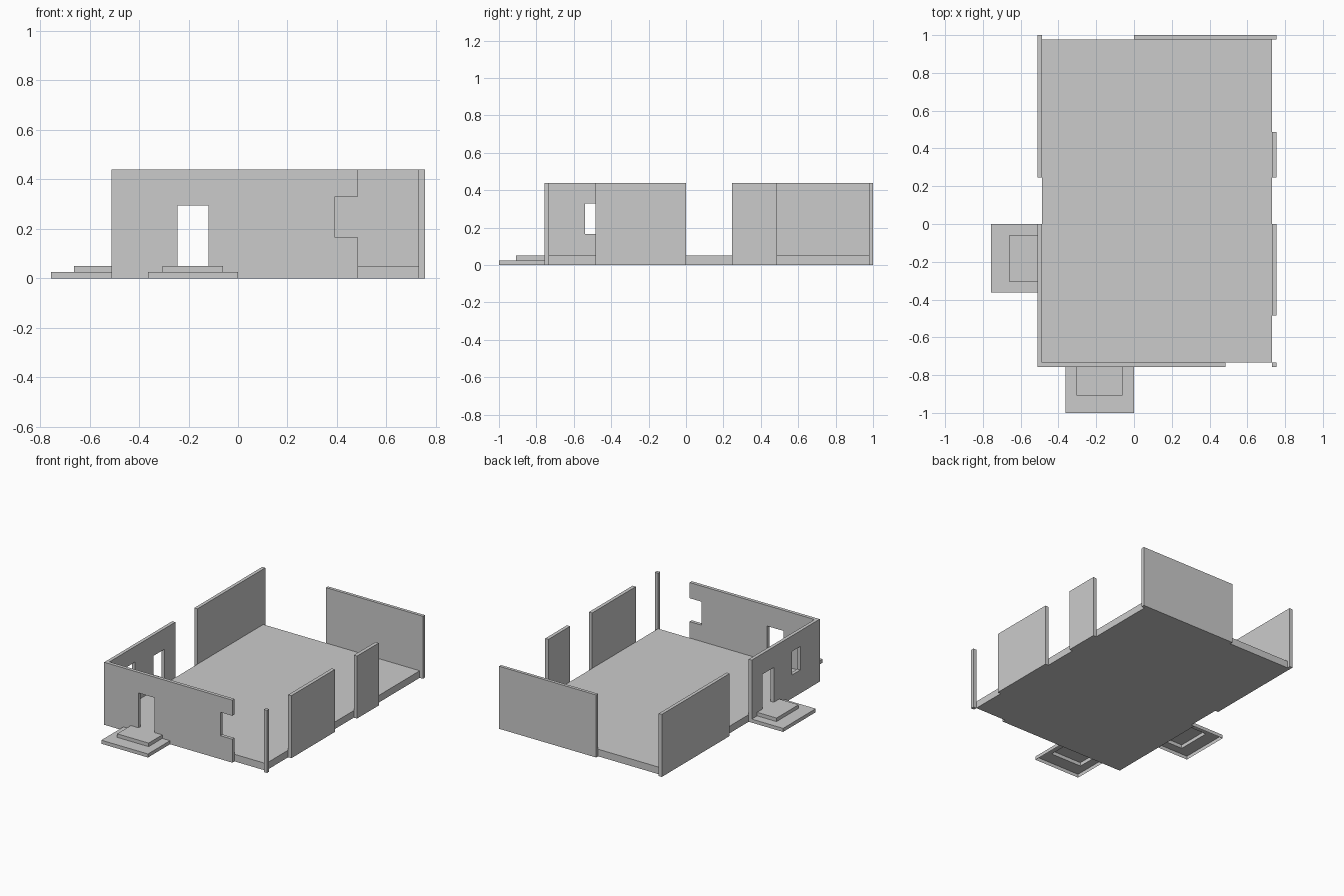
import bpy
import bmesh

if "Cube" in bpy.data.objects:
    bpy.data.objects.remove(bpy.data.objects["Cube"])

H = 0.44                      # wall height
FLOOR = 0.05                  # floor thickness
DOOR = (-0.245, -0.12, FLOOR, 0.295)
SILL, HEAD = 0.165, 0.33      # window bottom and top


def make_object(name, bm):
    bmesh.ops.recalc_face_normals(bm, faces=bm.faces)
    mesh = bpy.data.meshes.new(name)
    bm.to_mesh(mesh)
    bm.free()
    obj = bpy.data.objects.new(name, mesh)
    bpy.context.collection.objects.link(obj)
    return obj


def box(name, x0, x1, y0, y1, z0, z1):
    bm = bmesh.new()
    bmesh.ops.create_cube(bm, size=1)
    for v in bm.verts:
        v.co = ((x0 + x1) / 2 + v.co.x * (x1 - x0),
                (y0 + y1) / 2 + v.co.y * (y1 - y0),
                (z0 + z1) / 2 + v.co.z * (z1 - z0))
    return make_object(name, bm)


def cut(wall, *bounds):
    cutter = box(wall.name + "_opening", *bounds)
    cutter.hide_render = True
    mod = wall.modifiers.new("opening", 'BOOLEAN')
    mod.operation = 'DIFFERENCE'
    mod.solver = 'EXACT'
    mod.object = cutter
    bpy.context.view_layer.objects.active = wall
    bpy.ops.object.modifier_apply(modifier=mod.name)
    bpy.data.objects.remove(cutter)


def steps(name, place):
    """Two-tier doorstep shell, open underneath and against the wall."""
    bm = bmesh.new()
    tiers = [(-0.363, 0.0, 0.245, 0.0), (-0.363, 0.0, 0.245, 0.025),
             (-0.305, -0.06, 0.152, 0.025), (-0.305, -0.06, 0.152, 0.05)]
    rings = [[bm.verts.new(place(a, out, z))
              for a, out in ((a0, 0), (a0, d), (a1, d), (a1, 0))]
             for a0, a1, d, z in tiers]
    for low, high in zip(rings, rings[1:]):
        for i in range(3):
            bm.faces.new((low[i], low[i + 1], high[i + 1], high[i]))
    bm.faces.new(rings[-1])
    return make_object(name, bm)


# Floor slab
box("floor", -0.488, 0.73, -0.732, 0.978, 0, FLOOR)

# Front wall with a doorway and a window open at its end
front = box("front_wall", -0.512, 0.485, -0.756, -0.732, 0, H)
cut(front, DOOR[0], DOOR[1], -0.8, -0.7, DOOR[2], DOOR[3])
cut(front, 0.392, 0.6, -0.8, -0.7, SILL, HEAD)

# Left wall with a doorway and a window
left = box("left_front_wall", -0.512, -0.488, -0.732, 0, 0, H)
cut(left, -0.6, -0.4, DOOR[0], DOOR[1], DOOR[2], DOOR[3])
cut(left, -0.6, -0.4, -0.54, -0.45, SILL, HEAD)
box("left_back_wall", -0.512, -0.488, 0.245, 1, 0, H)

# Right side: corner post and two panels
for name, y0, y1 in (("corner_post", -0.756, -0.732),
                     ("right_front_panel", -0.485, 0),
                     ("right_back_panel", 0.245, 0.487)):
    box(name, 0.73, 0.755, y0, y1, 0, H)

# Back wall
box("back_wall", 0, 0.755, 0.978, 1, 0, H)

# Doorsteps
steps("front_steps", lambda a, out, z: (a, -0.756 - out, z))
steps("left_steps", lambda a, out, z: (-0.511 - out, a, z))
